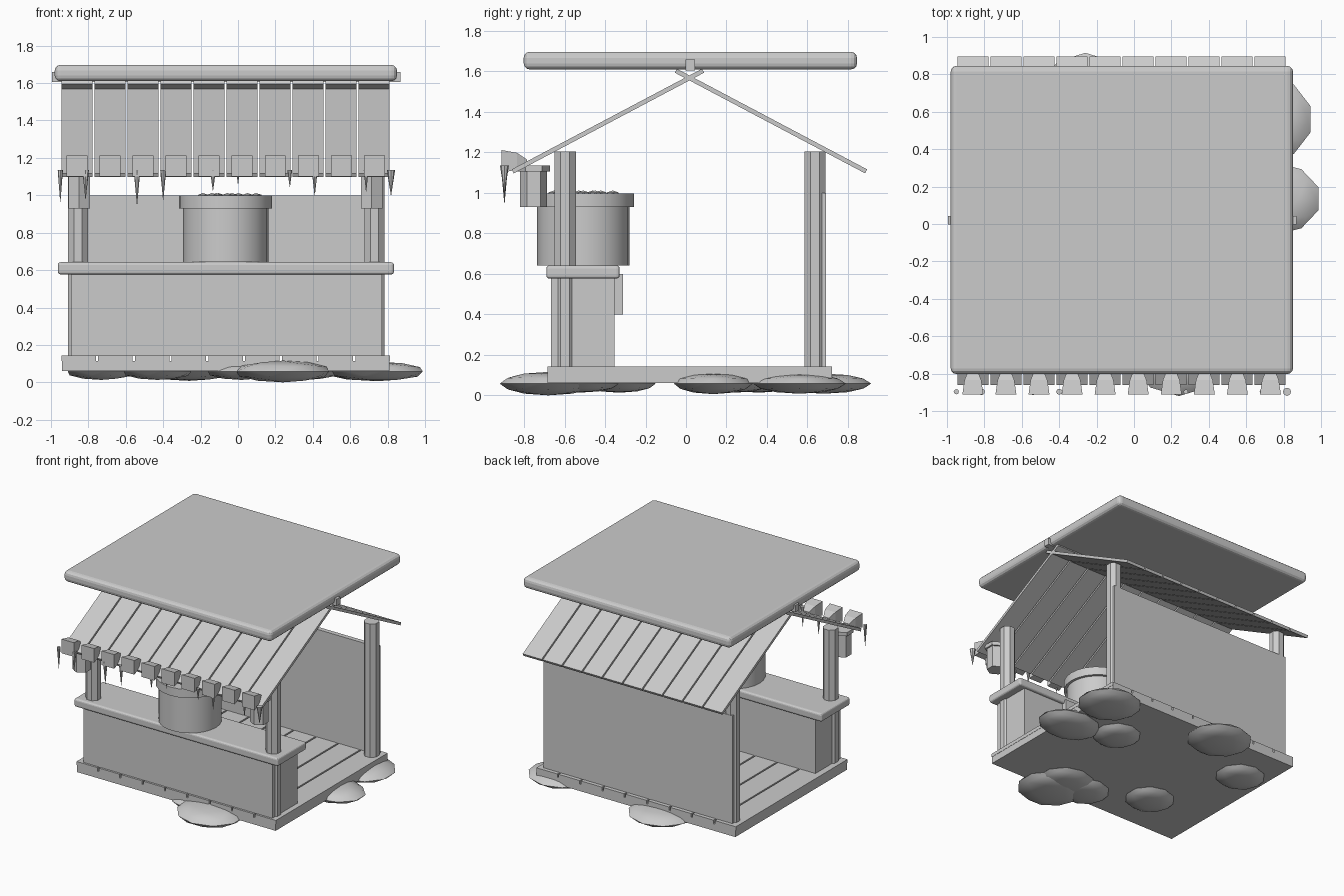
import bpy, bmesh, math, random
from mathutils import Matrix, Vector

if "Cube" in bpy.data.objects:
    bpy.data.objects.remove(bpy.data.objects["Cube"])

random.seed(4)
CX = -0.066                      # middle of the stall in x
grey = bpy.data.materials.new("plain_grey")
grey.diffuse_color = (0.6, 0.6, 0.6, 1)
grey.use_nodes = True
grey.node_tree.nodes["Principled BSDF"].inputs["Base Color"].default_value = grey.diffuse_color


def finish(name, bm, smooth=False):
    bmesh.ops.recalc_face_normals(bm, faces=bm.faces)
    me = bpy.data.meshes.new(name)
    bm.to_mesh(me)
    bm.free()
    me.materials.append(grey)
    ob = bpy.data.objects.new(name, me)
    bpy.context.collection.objects.link(ob)
    if smooth:
        bpy.context.view_layer.objects.active = ob
        ob.select_set(True)
        bpy.ops.object.shade_smooth_by_angle(angle=math.radians(35))
        ob.select_set(False)
    return ob


def add_box(bm, x0, x1, y0, y1, z0, z1, m=Matrix()):
    t = Matrix.Translation(((x0 + x1) / 2, (y0 + y1) / 2, (z0 + z1) / 2))
    s = Matrix.Diagonal((x1 - x0, y1 - y0, z1 - z0, 1))
    bmesh.ops.create_cube(bm, size=1, matrix=m @ t @ s)


def box(name, *dims, bevel=0, segments=3):
    bm = bmesh.new()
    add_box(bm, *dims)
    ob = finish(name, bm)
    if bevel:
        mod = ob.modifiers.new("bevel", "BEVEL")
        mod.width, mod.segments = bevel, segments
    return ob


def add_cyl(bm, x, y, z0, z1, r0, r1, n, turn=0):
    m = Matrix.Translation((x, y, (z0 + z1) / 2)) @ Matrix.Rotation(turn, 4, 'Z')
    bmesh.ops.create_cone(bm, cap_ends=True, segments=n, radius1=r0, radius2=r1,
                          depth=z1 - z0, matrix=m)


def add_blob(bm, x, y, z, rx, ry, rz, sub=2):
    m = Matrix.Translation((x, y, z)) @ Matrix.Diagonal((rx, ry, rz, 1))
    bmesh.ops.create_icosphere(bm, subdivisions=sub, radius=1, matrix=m)


# Deck: base slab with nine boards running front to back
box("deck_base", -0.94, 0.81, -0.683, 0.722, 0.06, 0.115)
bm = bmesh.new()
for i in range(9):
    c = CX + (i - 4) * 0.1965
    add_box(bm, c - 0.092, c + 0.092, -0.683, 0.722, 0.115, 0.143)
finish("deck_boards", bm)

# Four octagonal corner posts
bm = bmesh.new()
for x in (-0.855, 0.73):
    for y in (-0.597, 0.637):
        add_cyl(bm, x, y, 0.14, 1.205, 0.057, 0.057, 8, math.pi / 8)
finish("posts", bm)

# Back wall, counter body, counter top and a fitting behind the counter
box("back_wall", -0.893, 0.77, 0.655, 0.692, 0.14, 1.0)
box("counter_body", -0.893, 0.77, -0.667, -0.352, 0.14, 0.585)
box("counter_top", -0.963, 0.834, -0.69, -0.328, 0.577, 0.642, bevel=0.015)
box("hanging_cloth", 0.2, 0.4, -0.352, -0.312, 0.4, 0.6)

# Large pot with rim and lumpy contents
PY = -0.507
bm = bmesh.new()
add_cyl(bm, CX, PY, 0.642, 0.94, 0.228, 0.228, 24)
finish("pot", bm, True)
bm = bmesh.new()
add_cyl(bm, CX, PY, 0.93, 0.998, 0.249, 0.249, 24)
finish("pot_rim", bm, True)
bm = bmesh.new()
for i in range(9):
    a, r = i * 2.4, 0.06 * math.sqrt(i + 0.3)
    add_blob(bm, CX + r * math.cos(a), PY + r * math.sin(a), 0.995, 0.033, 0.033, 0.017, 1)
finish("pot_contents", bm)

# Two crossing slopes of ten roof planks
SLOPE = math.atan2(0.497, 0.94)
LENGTH = math.hypot(0.497, 0.94)
for side, name in ((1, "front_roof"), (-1, "back_roof")):
    mid = Matrix.Translation((0, 0.017 - side * 0.403, 1.355))
    m = mid @ Matrix.Rotation(side * SLOPE, 4, 'X')
    bm = bmesh.new()
    for i in range(10):
        c = CX + (i - 4.5) * 0.1765
        add_box(bm, c - 0.083, c + 0.083, -LENGTH / 2, LENGTH / 2, -0.011, 0.011, m)
    finish(name + "_planks", bm)

# Ridge beam and flat snow slab on top
box("ridge_beam", -0.995, 0.87, -0.002, 0.044, 1.605, 1.66)
box("snow_slab", -0.98, 0.85, -0.802, 0.845, 1.61, 1.697, bevel=0.03)

# Tapered snow lumps along the front eave
bm = bmesh.new()
# each ring: y, half width, low z, high z
RINGS = ((-0.912, 0.056, 1.10, 1.212), (-0.835, 0.045, 1.115, 1.198), (-0.785, 0.025, 1.135, 1.165))
for i in range(10):
    c = CX + (i - 4.5) * 0.1768
    loops = [[bm.verts.new((c + sx * w, y, z)) for sx, z in ((-1, lo), (1, lo), (1, hi), (-1, hi))]
             for y, w, lo, hi in RINGS]
    bm.faces.new(loops[0])
    bm.faces.new(loops[-1][::-1])
    for a, b in zip(loops, loops[1:]):
        for k in range(4):
            n = (k + 1) % 4
            bm.faces.new((a[k], a[n], b[n], b[k]))
finish("eave_snow", bm)

# Icicles: x, tip height, radius
bm = bmesh.new()
for x, tip, r in ((-0.95, 0.965, 0.014), (-0.815, 0.98, 0.018), (-0.54, 0.95, 0.018),
                  (-0.4, 0.975, 0.016), (-0.134, 1.025, 0.016), (0, 1.06, 0.01),
                  (0.277, 1.045, 0.013), (0.41, 1.0, 0.016), (0.685, 1.02, 0.013),
                  (0.818, 1.0, 0.022)):
    add_cyl(bm, x, -0.897, tip, 1.135, 0.001, r, 8)
finish("icicles", bm)

# Hexagonal hanging lanterns with wider caps
for x, side in ((-0.849, "left"), (0.715, "right")):
    bm = bmesh.new()
    add_cyl(bm, x, -0.753, 0.93, 1.105, 0.067, 0.067, 6)
    add_cyl(bm, x, -0.753, 1.105, 1.135, 0.082, 0.082, 6)
    finish(side + "_lantern", bm)

# Flattened snow mounds around and under the deck: x, y, rx, ry, rz
bm = bmesh.new()
for x, y, rx, ry, rz in ((0.24, -0.68, 0.26, 0.24, 0.058), (0.22, -0.53, 0.22, 0.2, 0.045),
                         (0.02, -0.55, 0.19, 0.18, 0.045), (0.745, 0.135, 0.255, 0.195, 0.052),
                         (0.71, 0.56, 0.245, 0.23, 0.05), (0.37, 0.24, 0.18, 0.18, 0.045),
                         (-0.26, 0.68, 0.25, 0.235, 0.05), (-0.73, 0.36, 0.19, 0.18, 0.045),
                         (-0.43, -0.33, 0.19, 0.18, 0.045)):
    add_blob(bm, x, y, 0.058, rx, ry, rz)
finish("snow_mounds", bm, True)
